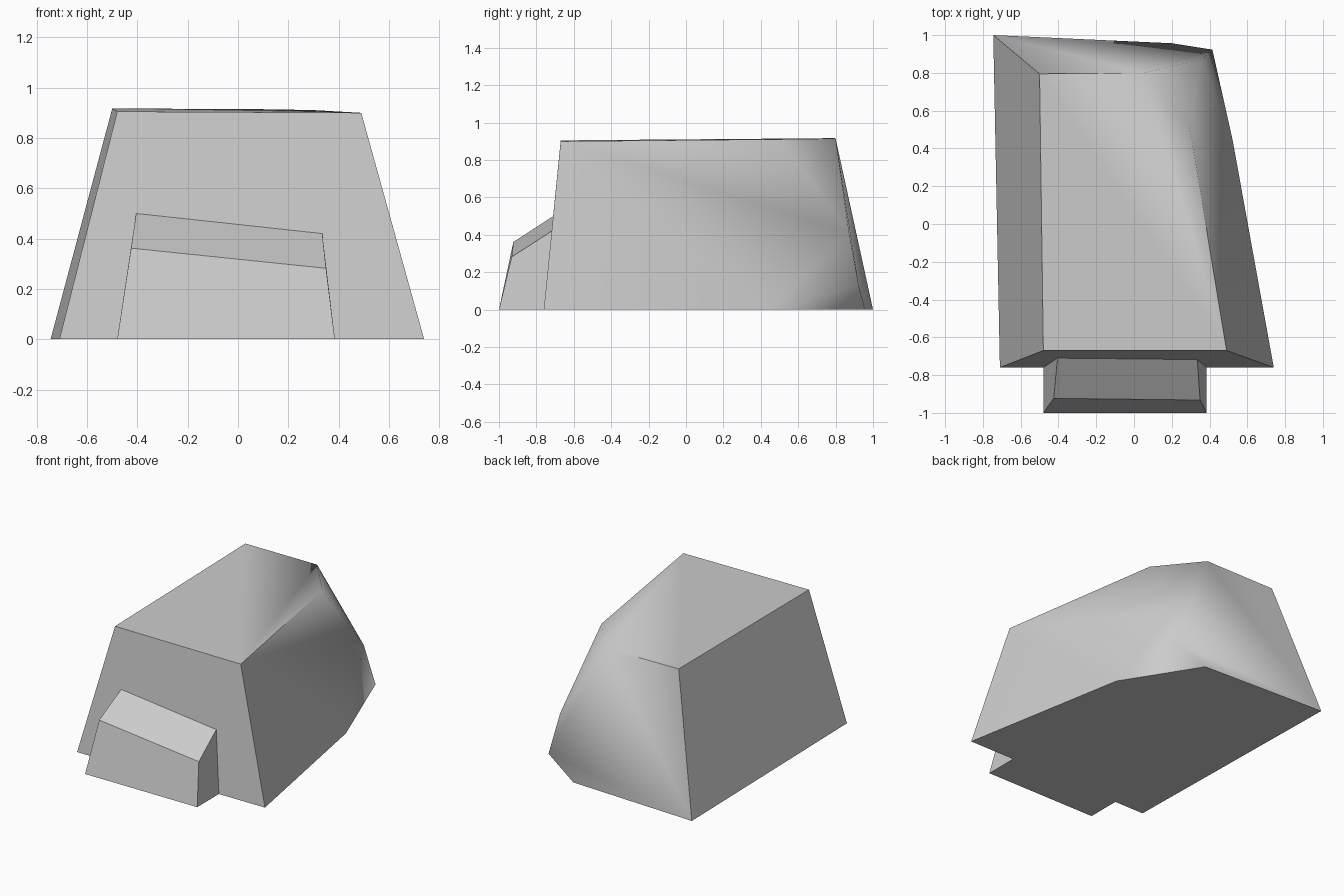
import bpy, bmesh

if "Cube" in bpy.data.objects:
    bpy.data.objects.remove(bpy.data.objects["Cube"])


def build(name, points, faces, soft=()):
    """Mesh from named corners; edges listed in soft are shaded smooth."""
    bm = bmesh.new()
    v = {k: bm.verts.new(co) for k, co in points.items()}
    for f in faces:
        bm.faces.new([v[k] for k in f.split()]).smooth = True
    for e in bm.edges:
        e.smooth = False
    for pair in soft:
        a, b = pair.split()
        bm.edges.get((v[a], v[b])).smooth = True
    bmesh.ops.recalc_face_normals(bm, faces=bm.faces)
    mesh = bpy.data.meshes.new(name)
    bm.to_mesh(mesh)
    bm.free()
    obj = bpy.data.objects.new(name, mesh)
    bpy.context.collection.objects.link(obj)
    return obj


# Tapered body: the back right corner is cut off at the top and the bottom
body = {
    "fl0": (-0.71, -0.76, 0), "fr0": (0.74, -0.76, 0),
    "r0": (0.522, 0.445, 0), "b0": (0.20, 0.957, 0), "bl0": (-0.745, 1.0, 0),
    "fl1": (-0.48, -0.67, 0.905), "fr1": (0.49, -0.67, 0.90),
    "r1": (0.295, 0.51, 0.911), "b1": (0.05, 0.80, 0.915), "bl1": (-0.50, 0.795, 0.917),
    "low": (0.415, 0.923, 0.13), "high": (0.36, 0.872, 0.41),
}
build("body", body, [
    "fl0 bl0 b0 r0 fr0",              # underside
    "fl1 fr1 r1 b1 bl1",              # top
    "fl0 fr0 fr1 fl1",                # front
    "fl0 fl1 bl1 bl0",                # left
    "fr0 r0 low high r1 fr1",         # right
    "b0 bl0 bl1 b1 high low",         # back
    "r1 high b1", "r0 b0 low",        # corner cuts
], soft=["low high", "r1 high", "b1 high", "r1 b1", "r0 low", "b0 low"])

# Slanted block on the front, open where it meets the body
block = {
    "fl0": (-0.48, -1.0, 0), "fr0": (0.385, -1.0, 0),
    "bl0": (-0.48, -0.76, 0), "br0": (0.385, -0.76, 0),
    "fl1": (-0.425, -0.923, 0.362), "fr1": (0.35, -0.932, 0.282),
    "bl1": (-0.405, -0.71, 0.50), "br1": (0.335, -0.718, 0.42),
}
build("front_block", block, [
    "fl0 fr0 fr1 fl1", "fl1 fr1 br1 bl1",
    "fl0 fl1 bl1 bl0", "fr0 br0 br1 fr1", "fl0 bl0 br0 fr0",
])
